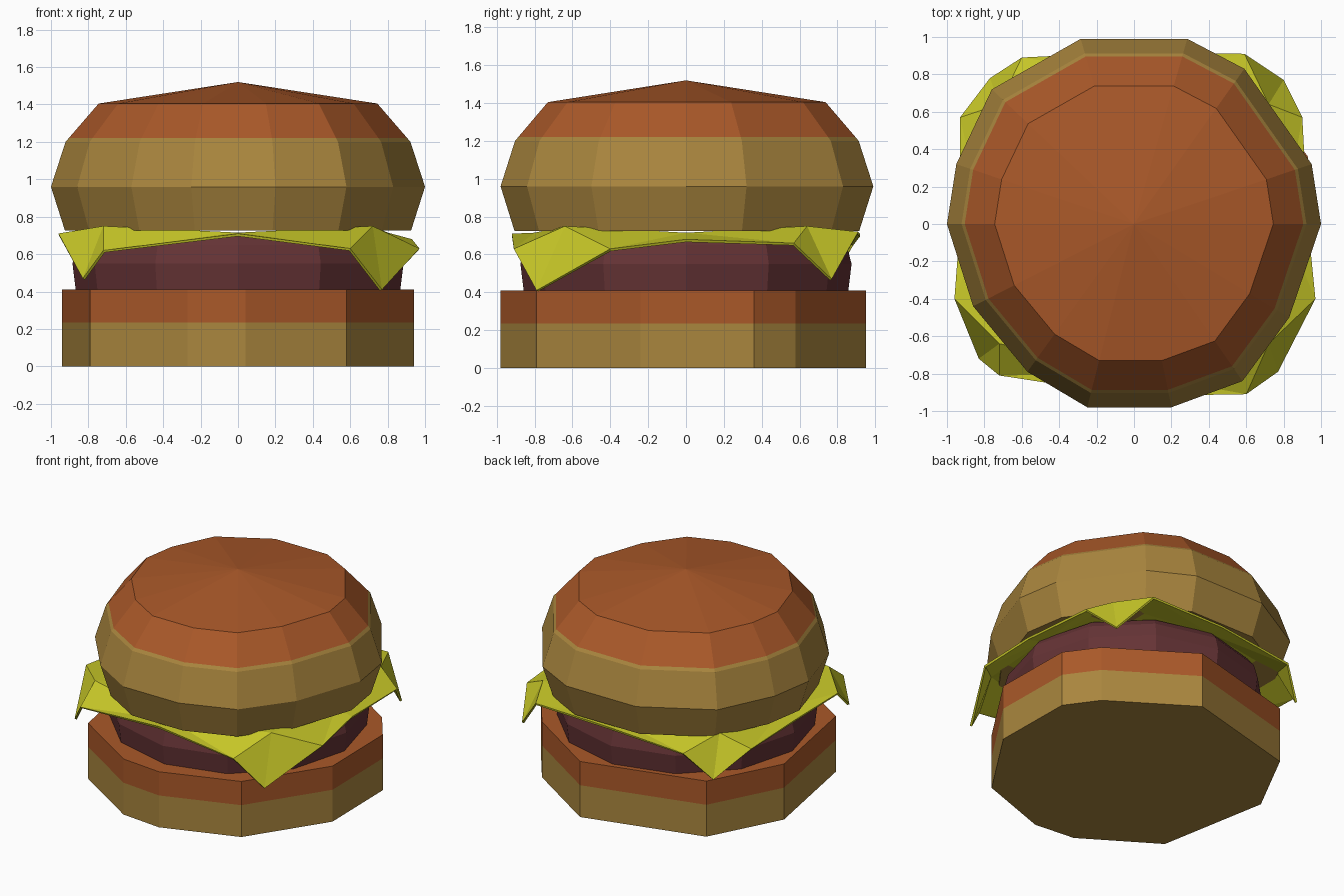
import bpy, bmesh, math

if "Cube" in bpy.data.objects:
    bpy.data.objects.remove(bpy.data.objects["Cube"])

def mat(name, rgb):
    m = bpy.data.materials.new(name)
    m.diffuse_color = (*rgb, 1)
    m.use_nodes = True
    m.node_tree.nodes["Principled BSDF"].inputs["Base Color"].default_value = m.diffuse_color
    return m

crust = mat("toasted crust", (0.40, 0.098, 0.022))
crumb = mat("tan bread", (0.40, 0.238, 0.048))
meat = mat("dark meat", (0.13, 0.033, 0.036))
yellow = mat("cheese yellow", (0.578, 0.578, 0.021))

def finish(bm, name, mats):
    bmesh.ops.recalc_face_normals(bm, faces=bm.faces)
    me = bpy.data.meshes.new(name)
    bm.to_mesh(me)
    bm.free()
    ob = bpy.data.objects.new(name, me)
    bpy.context.collection.objects.link(ob)
    for m in mats:
        me.materials.append(m)
    return ob

def loft(name, outline, rings, mats, apex=None, split=None):
    """Stack scaled copies of an outline; faces above split get material 1."""
    bm = bmesh.new()
    loops = [[bm.verts.new((x * s, y * s, z)) for x, y in outline] for s, z in rings]
    n = len(outline)
    for a, b in zip(loops, loops[1:]):
        for i in range(n):
            j = (i + 1) % n
            bm.faces.new((a[i], a[j], b[j], b[i]))
    bm.faces.new(loops[0][::-1])
    if apex is None:
        bm.faces.new(loops[-1])
    else:
        tip = bm.verts.new((0, 0, apex))
        for i in range(n):
            bm.faces.new((loops[-1][i], loops[-1][(i + 1) % n], tip))
    if split:
        for f in bm.faces:
            f.material_index = int(f.calc_center_median().z > split)
    return finish(bm, name, mats)

# Bottom bun: uneven ten-sided disc, tan below and toasted above
bottom = [(.58, -.79), (.94, -.24), (.93, .36), (.77, .58), (.20, .95),
          (-.67, .72), (-.94, .20), (-.79, -.62), (-.27, -.95), (.04, -.98)]
loft("bottom_bun", bottom, [(1, 0), (1, .235), (1, .41)], [crumb, crust], split=.235)

# Patty
disc = [(.885 * math.cos(math.tau * i / 12), .875 * math.sin(math.tau * i / 12)) for i in range(12)]
loft("patty", disc, [(.98, .405), (1, .55), (.97, .65), (.92, .705)], [meat])

# Top bun: uneven fourteen-sided dome with a toasted cap
top = [(1, 0), (.95, .32), (.59, .83), (.285, .99), (-.285, .99), (-.76, .72), (-.95, .32),
       (-1, 0), (-.86, -.44), (-.57, -.79), (-.25, -.98), (.20, -.98), (.58, -.84), (.83, -.5)]
loft("top_bun", top, [(.925, .725), (1, .96), (.922, 1.2), (.905, 1.22), (.745, 1.405)],
     [crumb, crust], apex=1.52, split=1.22)

# Cheese slice: flat centre with four drooping corners (side point, tip, end point)
corners = [
    ((.97, -.40, .63), (.77, -.79, .41), (.60, -.91, .63)),
    ((.90, .57, .66), (.80, .77, .47), (.59, .91, .72)),
    ((-.93, .57, .66), (-.77, .78, .47), (-.60, .89, .66)),
    ((-.96, -.40, .71), (-.83, -.72, .47), (-.72, -.81, .62)),
]
bm = bmesh.new()
V = bm.verts.new
centre = V((0, 0, .715))
mid = {}
for s in (-1, 1):
    mid["x", s] = V((.8 * s, 0, .715)), V((.93 * s, 0, .68))
    mid["y", s] = V((0, .8 * s, .715)), V((0, .92 * s, .71))
for side, tip, end in corners:
    sx, sy = math.copysign(1, tip[0]), math.copysign(1, tip[1])
    mx, ex = mid["x", sx]
    my, ey = mid["y", sy]
    fold = V((sx * .72, sy * .64, .75))
    a, t, b = V(side), V(tip), V(end)
    for f in ((centre, mx, fold), (centre, fold, my), (mx, ex, a), (mx, a, fold),
              (fold, a, t), (fold, t, b), (fold, b, my), (my, b, ey)):
        bm.faces.new(f)
cheese = finish(bm, "cheese_slice", [yellow])
sol = cheese.modifiers.new("thickness", 'SOLIDIFY')
sol.thickness = .015
